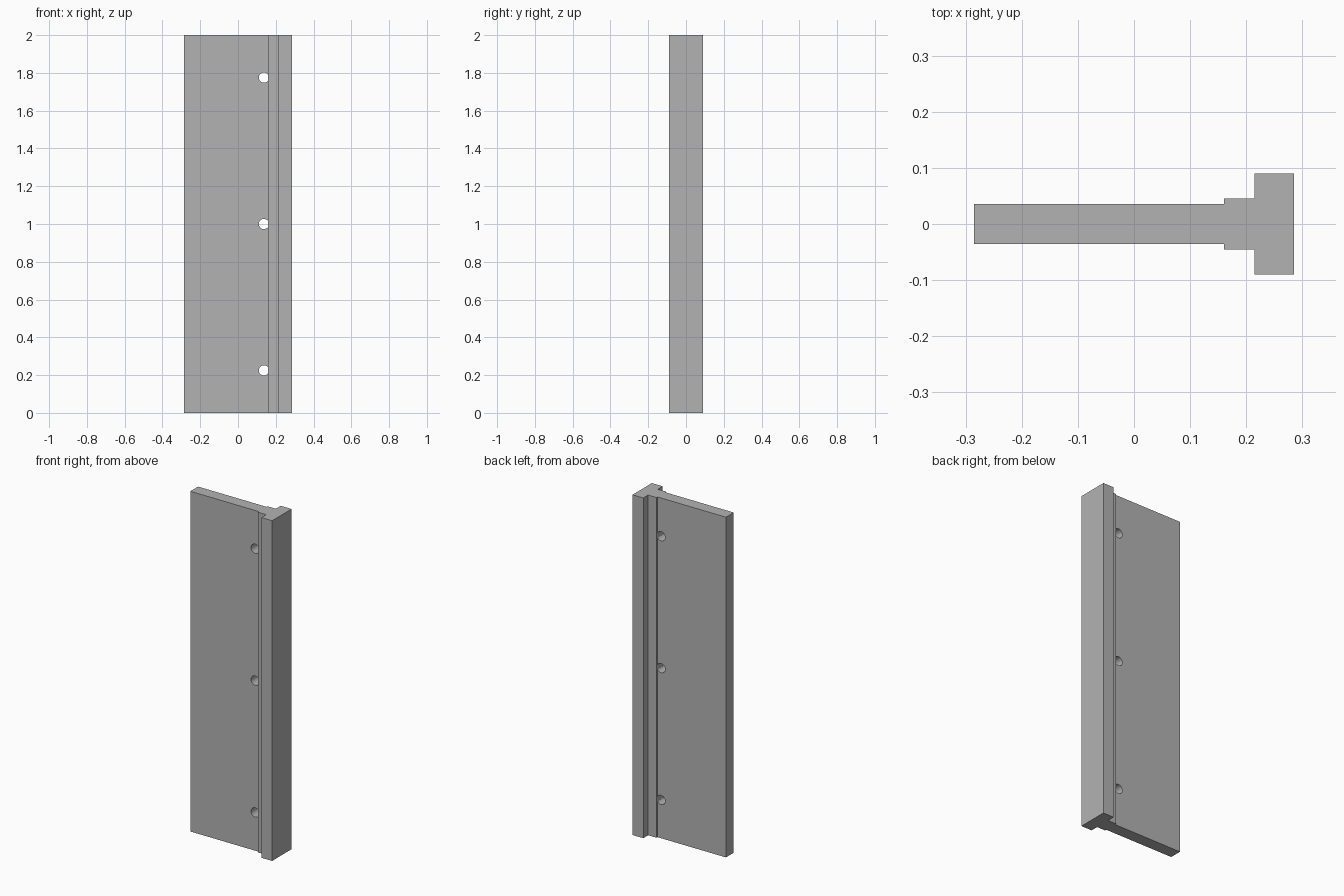
import bpy
import bmesh

cube = bpy.data.objects.get("Cube")
if cube:
    bpy.data.objects.remove(cube, do_unlink=True)

HEIGHT = 2.0
STEP_X, FLANGE_X, HALF_W = 0.16, 0.215, 0.285
WEB_Y, STEP_Y, FLANGE_Y = 0.036, 0.045, 0.09

grey = bpy.data.materials.new("plain grey")
grey.use_nodes = True
colour = (0.45, 0.45, 0.45, 1.0)
grey.diffuse_color = colour
grey.node_tree.nodes["Principled BSDF"].inputs["Base Color"].default_value = colour


def extrude_profile(name, half_profile):
    """Mirror a half outline across y = 0 and extrude it to full height."""
    outline = half_profile + [(x, -y) for x, y in reversed(half_profile)]
    bm = bmesh.new()
    base = bm.faces.new([bm.verts.new((x, y, 0)) for x, y in outline])
    ext = bmesh.ops.extrude_face_region(bm, geom=[base], use_keep_orig=True)
    top = [g for g in ext["geom"] if isinstance(g, bmesh.types.BMVert)]
    bmesh.ops.translate(bm, verts=top, vec=(0, 0, HEIGHT))
    bmesh.ops.recalc_face_normals(bm, faces=bm.faces)
    mesh = bpy.data.meshes.new(name)
    bm.to_mesh(mesh)
    bm.free()
    mesh.materials.append(grey)
    obj = bpy.data.objects.new(name, mesh)
    bpy.context.collection.objects.link(obj)
    return obj


# Flat web panel
panel = extrude_profile("web_panel", [(-HALF_W, WEB_Y), (STEP_X, WEB_Y)])

# Stepped rail with the wide flange along the left edge
extrude_profile("flange_rail", [(STEP_X, STEP_Y), (FLANGE_X, STEP_Y),
                                (FLANGE_X, FLANGE_Y), (HALF_W, FLANGE_Y)])

# Bolt holes through the panel, clipped by the rail
for i, z in enumerate((0.225, 1.0, 1.775)):
    bpy.ops.mesh.primitive_cylinder_add(vertices=32, radius=0.027, depth=0.3,
                                        location=(0.137, 0, z),
                                        rotation=(1.5708, 0, 0))
    cutter = bpy.context.object
    cutter.name = f"hole_cutter_{i + 1}"
    cutter.data.materials.append(grey)
    cutter.hide_render = True
    cutter.hide_set(True)
    cut = panel.modifiers.new(f"bolt_hole_{i + 1}", "BOOLEAN")
    cut.operation = "DIFFERENCE"
    cut.solver = "EXACT"
    cut.object = cutter

# Apply the cuts and smooth only the hole walls
bpy.ops.object.select_all(action="DESELECT")
bpy.context.view_layer.objects.active = panel
panel.select_set(True)
for mod in list(panel.modifiers):
    bpy.ops.object.modifier_apply(modifier=mod.name)
bpy.ops.object.shade_smooth_by_angle()
for obj in [o for o in bpy.data.objects if o.name.startswith("hole_cutter")]:
    bpy.data.objects.remove(obj, do_unlink=True)
